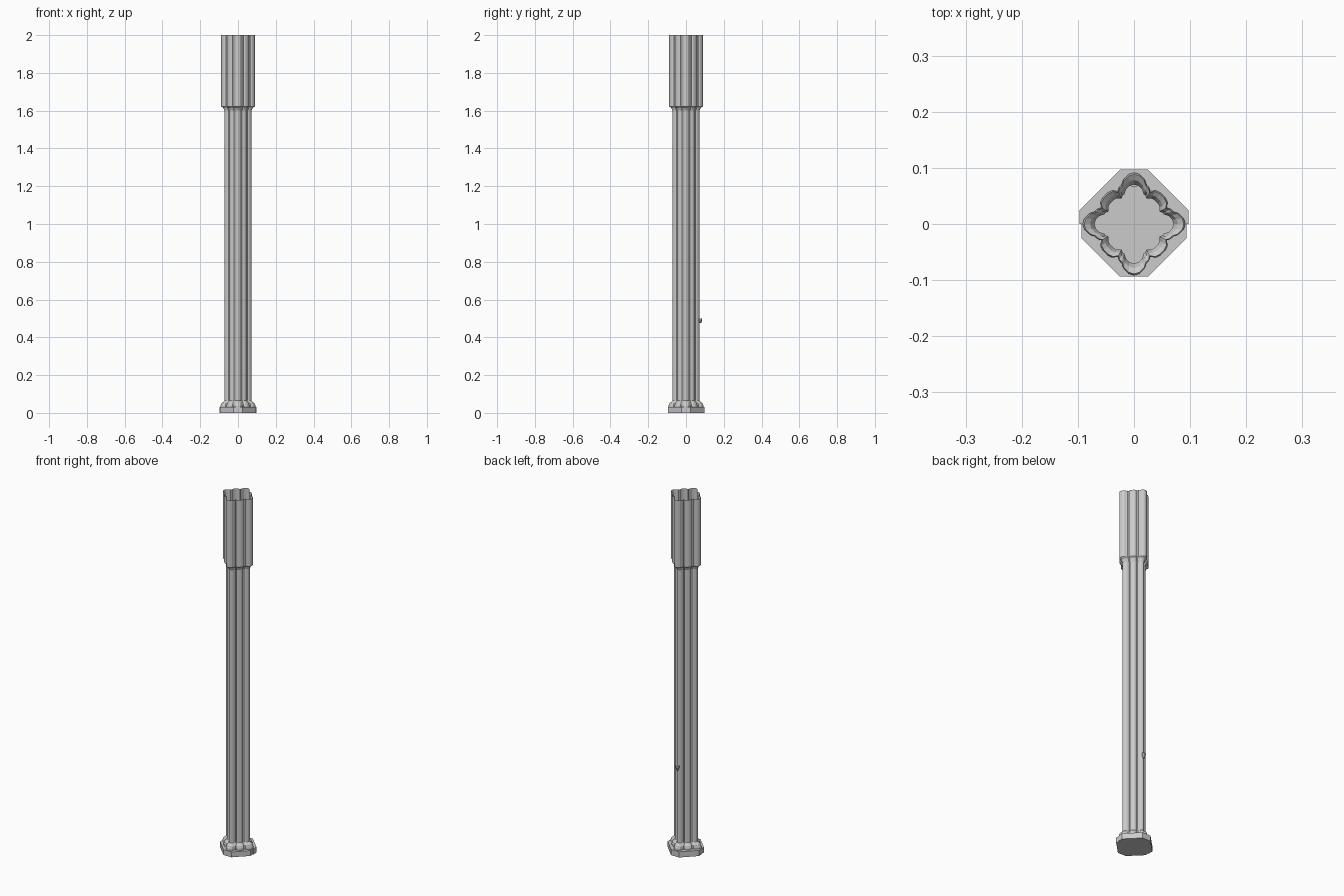
import bpy, bmesh

if "Cube" in bpy.data.objects:
    bpy.data.objects.remove(bpy.data.objects["Cube"])

# One eighth of the clustered-pier cross-section, axis lobe to diagonal lobe
EIGHTH = [(0, .089), (.010, .086), (.018, .078), (.022, .067), (.026, .064),
          (.028, .057), (.038, .058), (.046, .054), (.050, .050)]


def lobed_section():
    quarter = EIGHTH + [(y, x) for x, y in EIGHTH[-2:0:-1]]
    pts = []
    for _ in range(4):
        pts += quarter
        quarter = [(y, -x) for x, y in quarter]
    return pts[::-1]


def octagon(r, c):
    return [(r, -c), (r, c), (c, r), (-c, r), (-r, c), (-r, -c), (-c, -r), (c, -r)]


def loft(name, section, rings, bottom=False, top=False, closed=True):
    """Stack scaled copies of a section; rings are (scale, z)."""
    bm = bmesh.new()
    loops = [[bm.verts.new((x * s, y * s, z)) for x, y in section] for s, z in rings]
    n = len(section)
    for a, b in zip(loops, loops[1:]):
        for i in range(n if closed else n - 1):
            j = (i + 1) % n
            bm.faces.new((a[i], a[j], b[j], b[i]))
    if bottom:
        bm.faces.new(loops[0][::-1])
    if top:
        bm.faces.new(loops[-1])
    me = bpy.data.meshes.new(name)
    bm.to_mesh(me)
    bm.free()
    ob = bpy.data.objects.new(name, me)
    bpy.context.collection.objects.link(ob)
    return ob


lobes = lobed_section()

# Long shaft, flaring into the thicker open-topped upper block
loft("shaft", lobes, [(.79, .06), (.79, 1.60), (.88, 1.615)])
loft("upper_block", lobes, [(.88, 1.615), (1, 1.622), (1, 2.0)])

# Base mouldings
loft("base_moulding", lobes,
     [(1.03, .03), (1.03, .04), (.97, .052), (.88, .058), (.79, .066)])

# Octagonal plinth
loft("plinth", octagon(.094, .025), [(1, 0), (1, .03)], bottom=True, top=True)

# Slightly larger facing around the back half of the plinth
back_half = [(.097, 0), (.097, .025), (.025, .097), (-.025, .097), (-.097, .025), (-.097, 0)]
loft("plinth_back_facing", back_half, [(1, 0), (1, .032)], bottom=True, top=True)

# Small hook on the back of the shaft
hook = loft("back_hook", octagon(.010, .004), [(.4, -.014), (1, .004), (1, .012)],
            bottom=True, top=True)
hook.location = (0, .076, .489)
